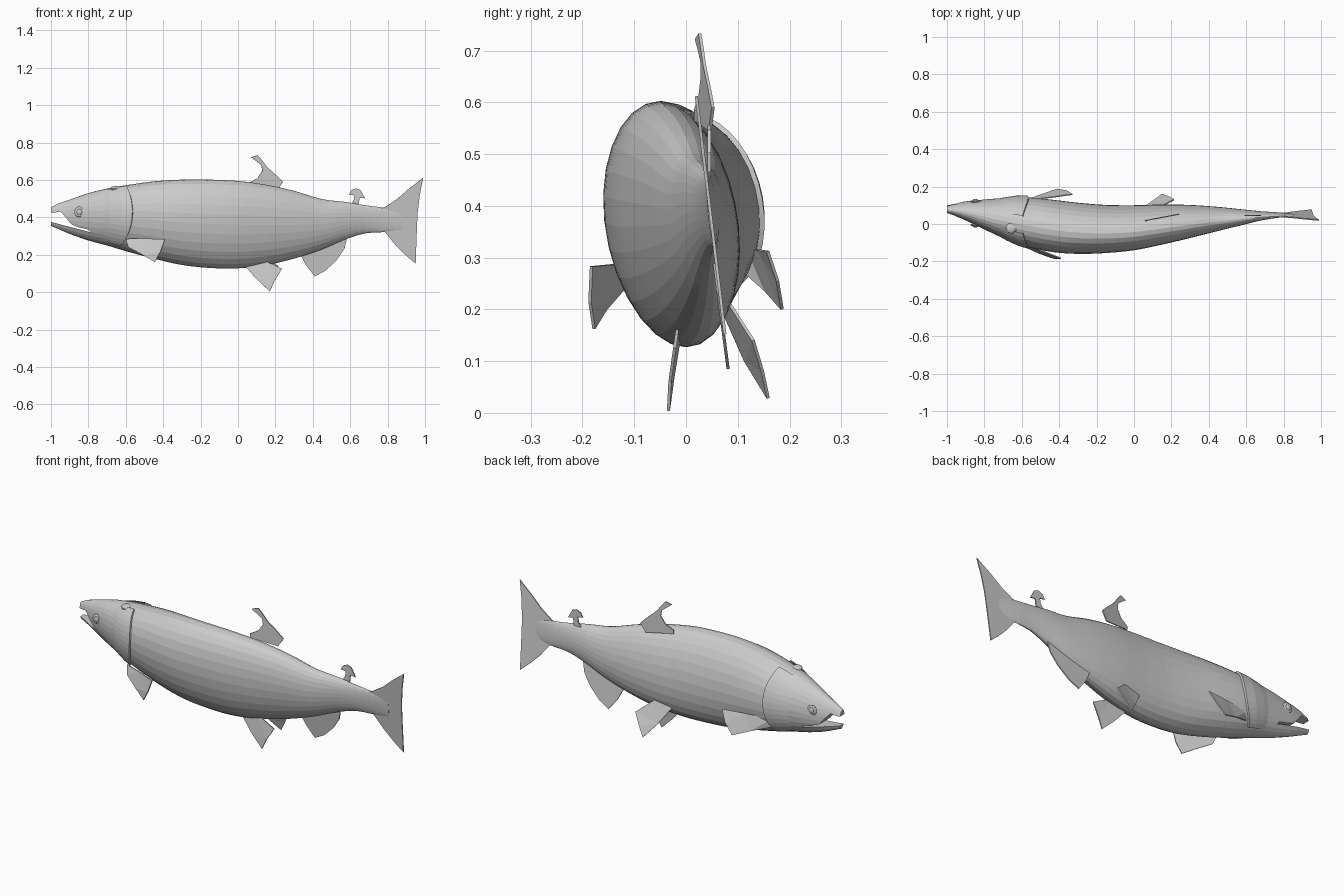
import bpy, bmesh
from math import sin, cos, pi, asin, radians

if "Cube" in bpy.data.objects:
    bpy.data.objects.remove(bpy.data.objects["Cube"])

# Body stations: x, top z, bottom z, left y, right y
STATIONS = [
    (-1.0, .455, .355, .06, .10), (-.96, .475, .338, .045, .11),
    (-.9, .495, .312, .02, .12), (-.8, .53, .277, -.028, .13),
    (-.7, .555, .25, -.075, .138), (-.6, .572, .22, -.113, .143),
    (-.45, .593, .18, -.147, .13), (-.3, .602, .146, -.158, .112),
    (-.15, .602, .13, -.153, .10), (0, .595, .128, -.138, .098),
    (.15, .575, .145, -.108, .102), (.3, .542, .18, -.073, .10),
    (.45, .498, .23, -.036, .09), (.58, .482, .285, -.004, .077),
    (.68, .465, .315, .02, .067), (.78, .452, .322, .036, .06),
    (.88, .43, .335, .043, .05)]


def section(x):
    """Smooth interpolation between body stations."""
    n = len(STATIONS)
    i = max(k for k in range(n - 1) if k == 0 or STATIONS[k][0] <= x)
    a, b = STATIONS[i], STATIONS[i + 1]
    p, q = STATIONS[max(i - 1, 0)], STATIONS[min(i + 2, n - 1)]
    d = b[0] - a[0]
    u = (x - a[0]) / d
    out = []
    for c in range(1, 5):
        m0 = (b[c] - p[c]) / (b[0] - p[0]) * d
        m1 = (q[c] - a[c]) / (q[0] - a[0]) * d
        out.append((2*u**3 - 3*u*u + 1) * a[c] + (u**3 - 2*u*u + u) * m0
                   + (3*u*u - 2*u**3) * b[c] + (u**3 - u*u) * m1)
    return out


def skin(x, t, off=0.0):
    """Point on the slightly rolled oval body at angle t."""
    top, bot, y0, y1 = section(x)
    h, w = (top - bot) / 2, (y1 - y0) / 2
    return (x, (y0 + y1) / 2 + (w + off) * cos(t) - .1 * h * sin(t),
            (top + bot) / 2 + (h + off) * sin(t))


def skin_at_z(x, z, side, off=0.0):
    top, bot = section(x)[:2]
    t = asin((2 * z - top - bot) / (top - bot))
    return skin(x, t if side > 0 else pi - t, off)


def make(name, verts, faces):
    me = bpy.data.meshes.new(name)
    me.from_pydata(verts, [], faces)
    bm = bmesh.new()
    bm.from_mesh(me)
    bmesh.ops.recalc_face_normals(bm, faces=bm.faces)
    bm.to_mesh(me)
    bm.free()
    ob = bpy.data.objects.new(name, me)
    bpy.context.collection.objects.link(ob)
    return ob


def fin(name, pts, thick=.006):
    ob = make(name, pts, [list(range(len(pts)))])
    bm = bmesh.new()
    bm.from_mesh(ob.data)
    bmesh.ops.triangulate(bm, faces=bm.faces)
    bm.to_mesh(ob.data)
    bm.free()
    mod = ob.modifiers.new("thickness", 'SOLIDIFY')
    mod.thickness, mod.offset = thick, 0
    return ob


def flat_fin(name, outline, y_of):
    return fin(name, [(x, y_of(x, z), z) for x, z in outline])


def ball(name, loc, scale):
    bm = bmesh.new()
    bmesh.ops.create_uvsphere(bm, u_segments=12, v_segments=8, radius=1)
    bmesh.ops.scale(bm, vec=scale, verts=bm.verts)
    me = bpy.data.meshes.new(name)
    bm.to_mesh(me)
    bm.free()
    ob = bpy.data.objects.new(name, me)
    ob.location = loc
    bpy.context.collection.objects.link(ob)


# Body
SIDES, RINGS = 28, 48
verts = [skin(-1 + 1.88 * r / (RINGS - 1), 2 * pi * s / SIDES)
         for r in range(RINGS) for s in range(SIDES)]
faces = [(r*SIDES + s, r*SIDES + (s+1) % SIDES,
          (r+1)*SIDES + (s+1) % SIDES, (r+1)*SIDES + s)
         for r in range(RINGS - 1) for s in range(SIDES)]
faces += [list(range(SIDES)), list(range((RINGS-1)*SIDES, RINGS*SIDES))]
body = make("body", verts, faces)

# Open mouth, cut with an extruded wedge
wedge = [(-1.1, .428), (-.985, .425), (-.95, .432), (-.925, .405), (-.89, .362),
         (-.85, .347), (-.80, .335), (-.785, .32), (-1.0, .376), (-1.1, .38)]
n = len(wedge)
cutter = make("mouth_cutter", [(x, y, z) for y in (-.3, .4) for x, z in wedge],
              [list(range(n)), list(range(n, 2*n))]
              + [(i, (i+1) % n, n + (i+1) % n, n + i) for i in range(n)])
cutter.hide_render = True
mod = body.modifiers.new("mouth", 'BOOLEAN')
mod.operation, mod.object, mod.solver = 'DIFFERENCE', cutter, 'EXACT'
bpy.context.view_layer.objects.active = body
bpy.ops.object.modifier_apply(modifier="mouth")
bpy.data.objects.remove(cutter)

# Gill covers and eyes on both sides
for side, label in ((-1, "left"), (1, "right")):
    offsets = (-.003, .004, .008, .009, -.012)
    gv = []
    for k in range(15):
        t = radians(-58 + 128 * k / 14)
        edge = -.565 - .055 * (sin(t) - .2) ** 2
        a = t if side > 0 else pi - t
        for j, off in enumerate(offsets):
            f = min(j / 3, 1)
            gv.append(skin(-.74 + (edge + .74) * f + (.006 if j == 4 else 0), a, off))
    make("gill_cover_" + label, gv,
         [(k*5 + j, k*5 + j + 1, k*5 + j + 6, k*5 + j + 5)
          for k in range(14) for j in range(4)])
    p = skin_at_z(-.848, .43, side)
    ball("eye_" + label, p, (.028, .008, .028))
    ball("pupil_" + label, (p[0], p[1] + side * .006, p[2]), (.015, .007, .015))

# Small scar on the crown
ball("crown_bump", skin(-.655, radians(105), -.004), (.03, .03, .014))

# Fins on the midline
flat_fin("tail_fin", [(.74, .44), (.785, .455), (.85, .497), (.91, .55), (.99, .612),
                      (.972, .52), (.96, .42), (.955, .30), (.95, .152), (.895, .20),
                      (.84, .255), (.785, .322), (.74, .335)],
         lambda x, z: .049 - .12 * (z - .37))
flat_fin("dorsal_fin", [(.07, .722), (.105, .733), (.125, .71), (.155, .67), (.20, .63),
                        (.24, .59), (.21, .545), (.06, .565), (.06, .585), (.105, .61),
                        (.13, .65), (.125, .68), (.10, .70)],
         lambda x, z: .02 + .19 * (x - .07))
flat_fin("adipose_fin", [(.592, .522), (.605, .545), (.63, .556), (.655, .547), (.68, .502),
                         (.65, .505), (.645, .465), (.60, .465), (.618, .49), (.622, .518)],
         lambda x, z: .045)
flat_fin("anal_fin", [(.33, .21), (.36, .15), (.41, .085), (.47, .117), (.53, .175),
                      (.57, .235), (.585, .30), (.45, .27)],
         lambda x, z: .082 - .13 * (z - .08))

# Paired fins, posed differently on each side
fin("pectoral_fin_left", [(-.60, -.10, .285), (-.585, -.12, .24), (-.51, -.155, .20),
                          (-.445, -.178, .162), (-.415, -.186, .215), (-.39, -.183, .283),
                          (-.50, -.14, .287)])
fin("pectoral_fin_right", [(-.60, .12, .315), (-.60, .115, .27), (-.50, .155, .235),
                           (-.41, .186, .20), (-.36, .177, .255), (-.33, .158, .312),
                           (-.46, .14, .315)])
fin("pelvic_fin_left", [(.03, -.012, .15), (.10, -.025, .07), (.17, -.034, .004),
                        (.195, -.031, .06), (.235, -.022, .125), (.13, -.015, .175)])
fin("pelvic_fin_right", [(.03, .075, .19), (.09, .115, .10), (.15, .159, .028),
                         (.18, .148, .08), (.215, .13, .14), (.13, .085, .21)])
